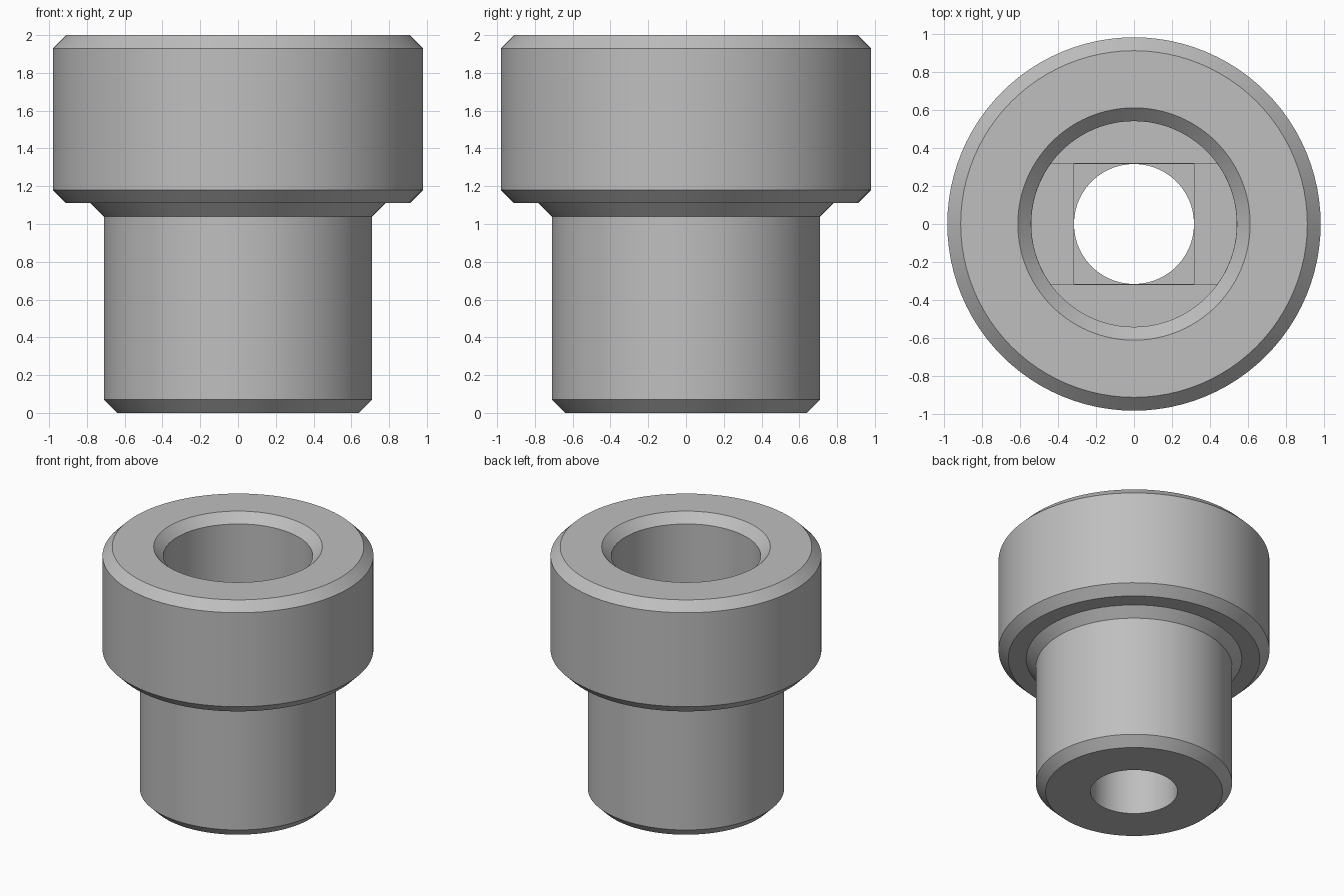
import bpy, bmesh, math

cube = bpy.data.objects.get("Cube")
if cube:
    bpy.data.objects.remove(cube, do_unlink=True)

SEGMENTS = 96
HOLE, BORE = 0.315, 0.54          # through hole and counterbore radii
FLOOR, STEP = 1.4, 0.04           # counterbore floor and bridging step

grey = bpy.data.materials.new("plain grey")
grey.use_nodes = True
colour = (0.52, 0.52, 0.52, 1)
grey.diffuse_color = colour
grey.node_tree.nodes["Principled BSDF"].inputs["Base Color"].default_value = colour


def make_object(name, bm):
    bmesh.ops.recalc_face_normals(bm, faces=bm.faces)
    mesh = bpy.data.meshes.new(name)
    bm.to_mesh(mesh)
    bm.free()
    mesh.materials.append(grey)
    obj = bpy.data.objects.new(name, mesh)
    bpy.context.collection.objects.link(obj)
    return obj


def lathe(name, profile):
    """Revolve a closed (radius, z) profile around the z axis."""
    bm = bmesh.new()
    verts = [bm.verts.new((r, 0, z)) for r, z in profile]
    edges = [bm.edges.new((v, verts[i - 1])) for i, v in enumerate(verts)]
    bmesh.ops.spin(bm, geom=verts + edges, axis=(0, 0, 1), cent=(0, 0, 0),
                   angle=math.tau, steps=SEGMENTS, use_merge=True)
    bmesh.ops.remove_doubles(bm, verts=bm.verts, dist=1e-5)
    return make_object(name, bm)


def clipped_disc(name, radius, half_x, half_y, bottom, top):
    """Upright cylinder trimmed flat at +-half_x and +-half_y."""
    bm = bmesh.new()
    bmesh.ops.create_cone(bm, cap_ends=True, segments=SEGMENTS, radius1=radius,
                          radius2=radius, depth=top - bottom)
    bmesh.ops.translate(bm, verts=bm.verts, vec=(0, 0, (top + bottom) / 2))
    for x, y in ((half_x, 0), (-half_x, 0), (0, half_y), (0, -half_y)):
        bmesh.ops.bisect_plane(bm, geom=bm.verts[:] + bm.edges[:] + bm.faces[:],
                               plane_co=(x, y, 0), plane_no=(x, y, 0), clear_outer=True)
        bmesh.ops.holes_fill(bm, edges=[e for e in bm.edges if e.is_boundary])
    return make_object(name, bm)


# Flanged bushing: chamfered shank, shoulder fillet, flange, counterbore, hole
bushing = lathe("flanged_bushing", [
    (HOLE, 0), (0.64, 0), (0.71, 0.07), (0.71, 1.04), (0.78, 1.11),
    (0.91, 1.11), (0.98, 1.18), (0.98, 1.93), (0.91, 2), (0.61, 2),
    (BORE, 1.93), (BORE, FLOOR), (HOLE, FLOOR)])

# Stepped seat: a slot across the floor, then a square around the hole
cutters = [
    clipped_disc("slot_cutter", BORE - 0.0005, 1, HOLE + 0.002, FLOOR - STEP, FLOOR + 0.1),
    clipped_disc("square_cutter", BORE - 0.02, HOLE + 0.001, HOLE + 0.001,
                 FLOOR - 2 * STEP, FLOOR + 0.05),
]
bpy.context.view_layer.objects.active = bushing
for cutter in cutters:
    cutter.hide_render = True
    mod = bushing.modifiers.new(cutter.name, 'BOOLEAN')
    mod.operation, mod.solver, mod.object = 'DIFFERENCE', 'EXACT', cutter
    bpy.ops.object.modifier_apply(modifier=mod.name)
    bpy.data.objects.remove(cutter, do_unlink=True)

bpy.ops.object.select_all(action='DESELECT')
bushing.select_set(True)
bpy.ops.object.shade_smooth_by_angle(angle=math.radians(30))
